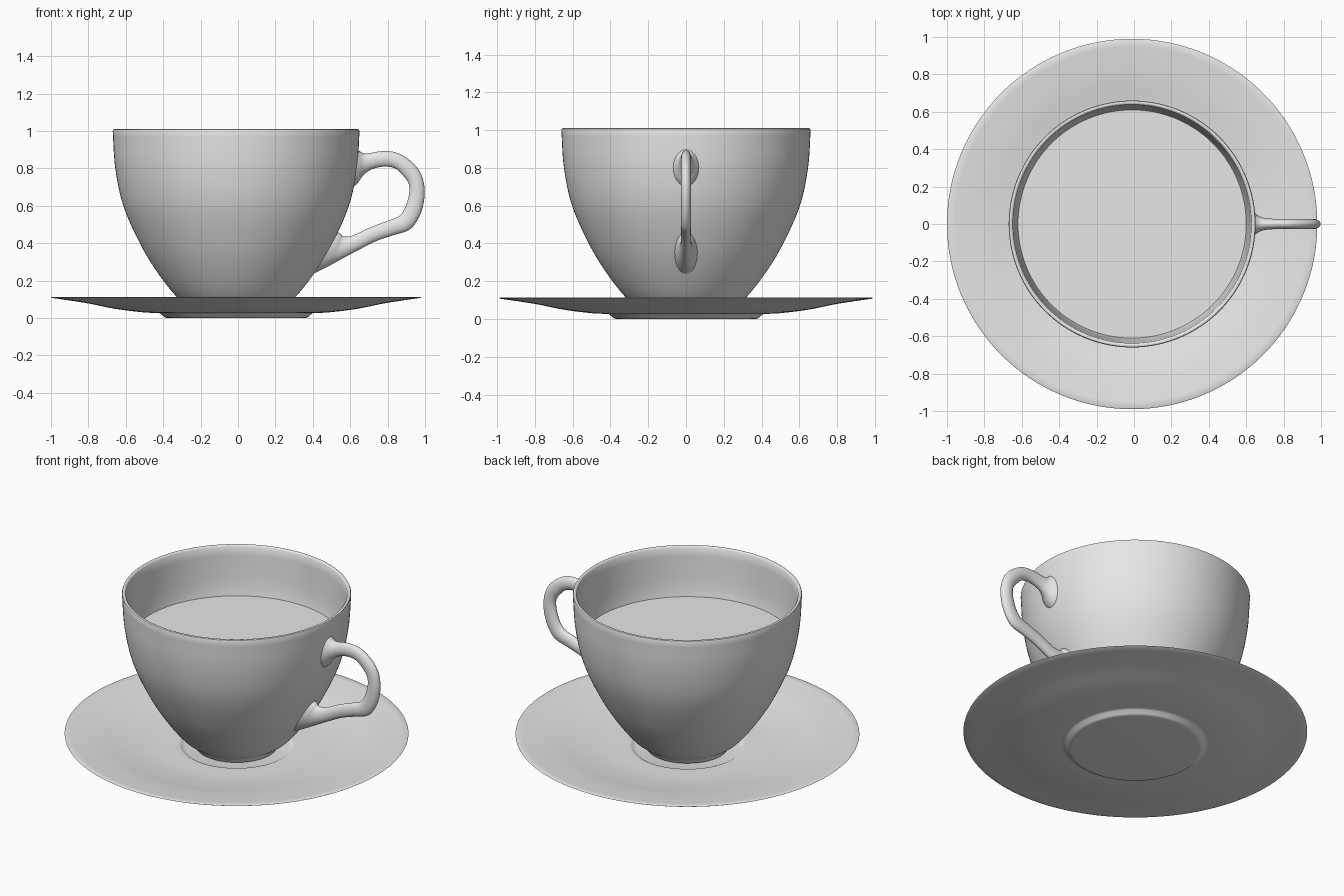
import bpy, bmesh, math
from mathutils import Vector

if "Cube" in bpy.data.objects:
    bpy.data.objects.remove(bpy.data.objects["Cube"])

CX = -0.01          # axis of the cup and saucer
SEG = 128

mat = bpy.data.materials.new("grey_ceramic")
mat.diffuse_color = (0.8, 0.8, 0.8, 1)
mat.use_nodes = True
mat.node_tree.nodes["Principled BSDF"].inputs["Base Color"].default_value = mat.diffuse_color


def spline(pts, steps):
    """Catmull-Rom curve through points of any dimension."""
    pts = [Vector(p) for p in pts]
    out = []
    for i in range(len(pts) - 1):
        b, c = pts[i], pts[i + 1]
        a = pts[i - 1] if i else b * 2 - c
        d = pts[i + 2] if i + 2 < len(pts) else c * 2 - b
        for s in range(steps):
            t = s / steps
            out.append((b * 2 + (c - a) * t + (a * 2 - b * 5 + c * 4 - d) * t * t
                        + (b * 3 - a - c * 3 + d) * t ** 3) * 0.5)
    return out + [pts[-1]]


def skin(name, rings, angle=40):
    """Join rings of points into a smooth-shaded surface, capped at both ends."""
    bm = bmesh.new()
    loops = [[bm.verts.new(p) for p in r] for r in rings]
    for a, b in zip(loops, loops[1:]):
        n = len(a)
        for i in range(n):
            bm.faces.new((a[i], a[(i + 1) % n], b[(i + 1) % n], b[i]))
    bm.faces.new(loops[0])
    bm.faces.new(loops[-1])
    bmesh.ops.recalc_face_normals(bm, faces=bm.faces)
    me = bpy.data.meshes.new(name)
    bm.to_mesh(me)
    bm.free()
    me.materials.append(mat)
    ob = bpy.data.objects.new(name, me)
    bpy.context.collection.objects.link(ob)
    bpy.ops.object.select_all(action='DESELECT')
    ob.select_set(True)
    bpy.context.view_layer.objects.active = ob
    bpy.ops.object.shade_smooth_by_angle(angle=math.radians(angle))
    return ob


def lathe(name, profile):
    """Turn an (r, z) profile around the cup axis."""
    angs = [2 * math.pi * i / SEG for i in range(SEG)]
    return skin(name, [[(CX + p[0] * math.cos(a), p[0] * math.sin(a), p[1])
                        for a in angs] for p in profile])


# Cup: outer wall, rounded lip, inner wall
outer = spline([(0.245, 0.058), (0.324, 0.12), (0.425, 0.25), (0.515, 0.4),
                (0.603, 0.6), (0.646, 0.8), (0.66, 1.0)], 6)
lip = [(0.657, 1.007), (0.65, 1.01), (0.643, 1.008)]
inner = spline([(0.637, 1.0), (0.625, 0.8), (0.61, 0.7), (0.58, 0.6),
                (0.49, 0.4), (0.39, 0.25), (0.25, 0.11)], 4)
lathe("cup", [(0.2, 0.03), (0.235, 0.035)] + outer + lip + inner)

# Drink filling the cup
lathe("drink", [(0.56, 0.6), (0.613, 0.7)])

# Saucer: foot, underside, thin edge, upper face, recess for the cup
under = spline([(0.41, 0.027), (0.5, 0.031), (0.65, 0.05), (0.8, 0.08),
                (0.985, 0.108)], 5)
upper = spline([(0.985, 0.114), (0.8, 0.093), (0.65, 0.067), (0.5, 0.048),
                (0.34, 0.043)], 5)
foot = spline([(0.36, 0.0), (0.38, 0.003), (0.395, 0.015), (0.41, 0.027)], 3)
step = spline([(0.34, 0.043), (0.325, 0.041), (0.31, 0.032), (0.295, 0.027)], 3)
lathe("saucer", foot[:-1] + under + [(0.99, 0.111)] + upper[:-1] + step)

# Handle: elliptical sections as outer x, z, inner x, z, half width
W = 0.027
sections = [
    (0.637, 0.905, 0.608, 0.695, 0.075), (0.65, 0.893, 0.638, 0.72, 0.06),
    (0.675, 0.88, 0.672, 0.765, 0.04), (0.71, 0.883, 0.715, 0.795, 0.03),
    (0.78, 0.893, 0.78, 0.81, W), (0.86, 0.88, 0.84, 0.80, W),
    (0.94, 0.825, 0.88, 0.765, W), (0.985, 0.755, 0.912, 0.72, W),
    (0.998, 0.66, 0.915, 0.665, W), (0.975, 0.555, 0.895, 0.595, W),
    (0.92, 0.475, 0.86, 0.545, W), (0.83, 0.443, 0.79, 0.517, W),
    (0.74, 0.412, 0.70, 0.482, W), (0.64, 0.362, 0.615, 0.442, 0.028),
    (0.54, 0.308, 0.565, 0.436, 0.036), (0.47, 0.27, 0.548, 0.452, 0.05),
    (0.40, 0.235, 0.52, 0.465, 0.065)]
rings = []
for ox, oz, ix, iz, w in spline(sections, 5):
    o, i = Vector((ox, 0, oz)), Vector((ix, 0, iz))
    rings.append([(o + i) / 2 + (o - i) / 2 * math.cos(a) + Vector((0, w * math.sin(a), 0))
                  for a in (2 * math.pi * k / 24 for k in range(24))])
skin("handle", rings, 60)
